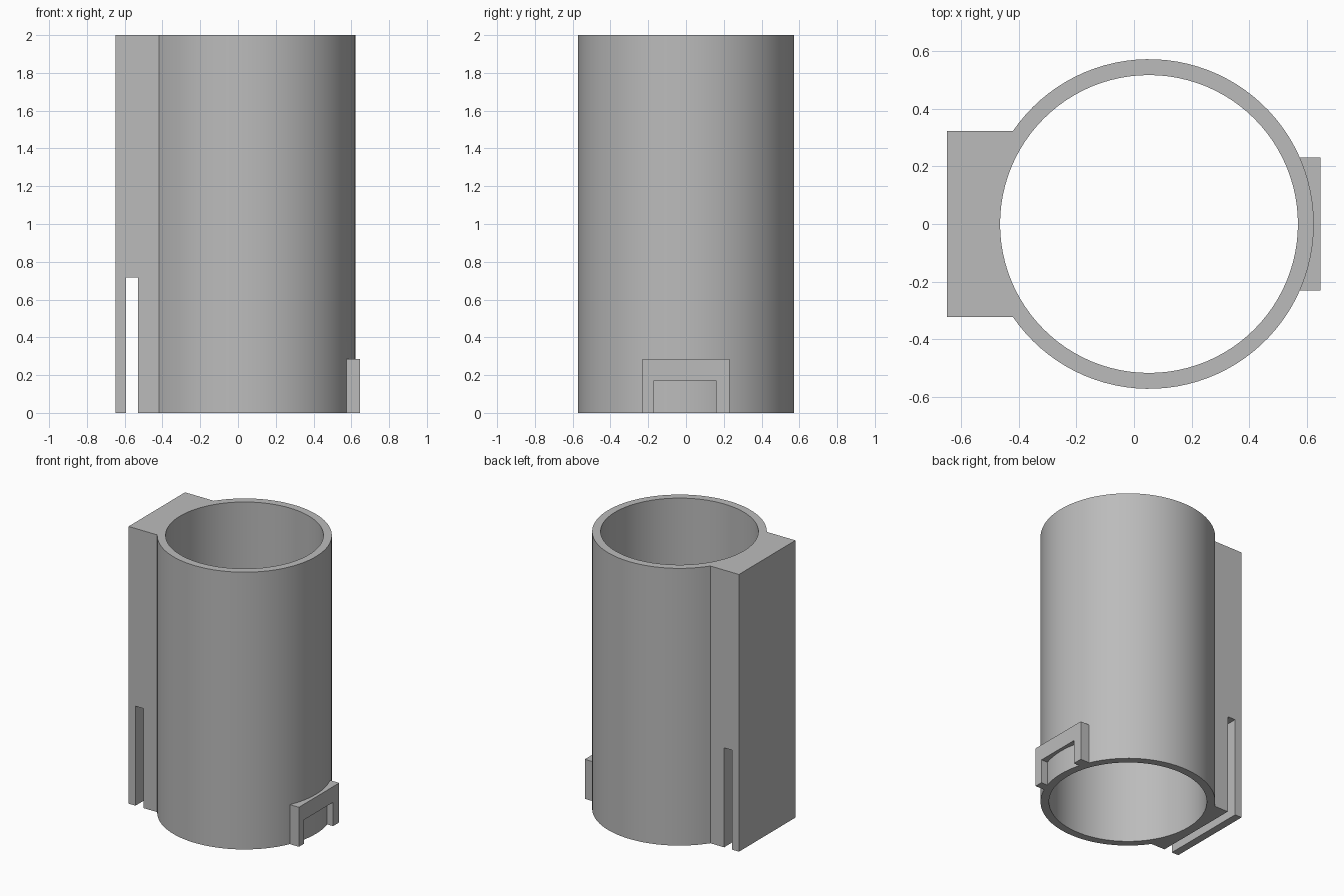
import bpy, bmesh, math

if "Cube" in bpy.data.objects:
    bpy.data.objects.remove(bpy.data.objects["Cube"])

R_OUT, R_IN, CX, HEIGHT = 0.571, 0.516, 0.052, 2.0
RAIL_X, RAIL_Y = -0.648, 0.322

grey = bpy.data.materials.new("plain grey")
grey.diffuse_color = (0.5, 0.5, 0.5, 1)
grey.use_nodes = True
grey.node_tree.nodes["Principled BSDF"].inputs["Base Color"].default_value = grey.diffuse_color


def prism(name, points, offset):
    """Extrude a closed 3D outline along the offset vector."""
    bm = bmesh.new()
    face = bm.faces.new([bm.verts.new(p) for p in points])
    top = bmesh.ops.extrude_face_region(bm, geom=[face])
    bmesh.ops.translate(bm, vec=offset,
                        verts=[v for v in top["geom"] if isinstance(v, bmesh.types.BMVert)])
    bmesh.ops.recalc_face_normals(bm, faces=bm.faces)
    mesh = bpy.data.meshes.new(name)
    bm.to_mesh(mesh)
    bm.free()
    obj = bpy.data.objects.new(name, mesh)
    bpy.context.collection.objects.link(obj)
    mesh.materials.append(grey)
    return obj


def arc(radius, start, end, steps, z):
    return [(CX + radius * math.cos(start + (end - start) * i / steps),
             radius * math.sin(start + (end - start) * i / steps), z)
            for i in range(steps + 1)]


def combine(target, tool, operation):
    mod = target.modifiers.new(operation.lower(), 'BOOLEAN')
    mod.operation, mod.object, mod.solver = operation, tool, 'EXACT'
    bpy.context.view_layer.objects.active = target
    bpy.ops.object.modifier_apply(modifier=mod.name)
    bpy.data.objects.remove(tool)


# Sleeve with the full-height rail on its left side
a = math.pi - math.asin(RAIL_Y / R_OUT)
sleeve = prism("sleeve_with_rail",
               arc(R_OUT, -a, a, 80, 0) + [(RAIL_X, RAIL_Y, 0), (RAIL_X, -RAIL_Y, 0)],
               (0, 0, HEIGHT))

# Bracket around a notch, low on the right side
bracket = prism("bracket",
                [(0.575, y, z) for y, z in
                 [(-0.23, 0), (-0.17, 0), (-0.17, 0.172), (0.16, 0.172),
                  (0.16, 0), (0.23, 0), (0.23, 0.285), (-0.23, 0.285)]],
                (0.072, 0, 0))
combine(sleeve, bracket, 'UNION')

# Round bore
bore = prism("bore_cutter", arc(R_IN, 0, math.tau, 96, -0.1)[:-1], (0, 0, HEIGHT + 0.2))
combine(sleeve, bore, 'DIFFERENCE')

# Clip slot through the lower rail
slot = prism("slot_cutter",
             [(-0.593, -0.5, -0.1), (-0.53, -0.5, -0.1),
              (-0.53, -0.5, 0.718), (-0.593, -0.5, 0.718)],
             (0, 1, 0))
combine(sleeve, slot, 'DIFFERENCE')

# Smooth round walls with sharp edges
bpy.ops.object.select_all(action='DESELECT')
sleeve.select_set(True)
bpy.context.view_layer.objects.active = sleeve
bpy.ops.object.shade_smooth_by_angle(angle=math.radians(25))
